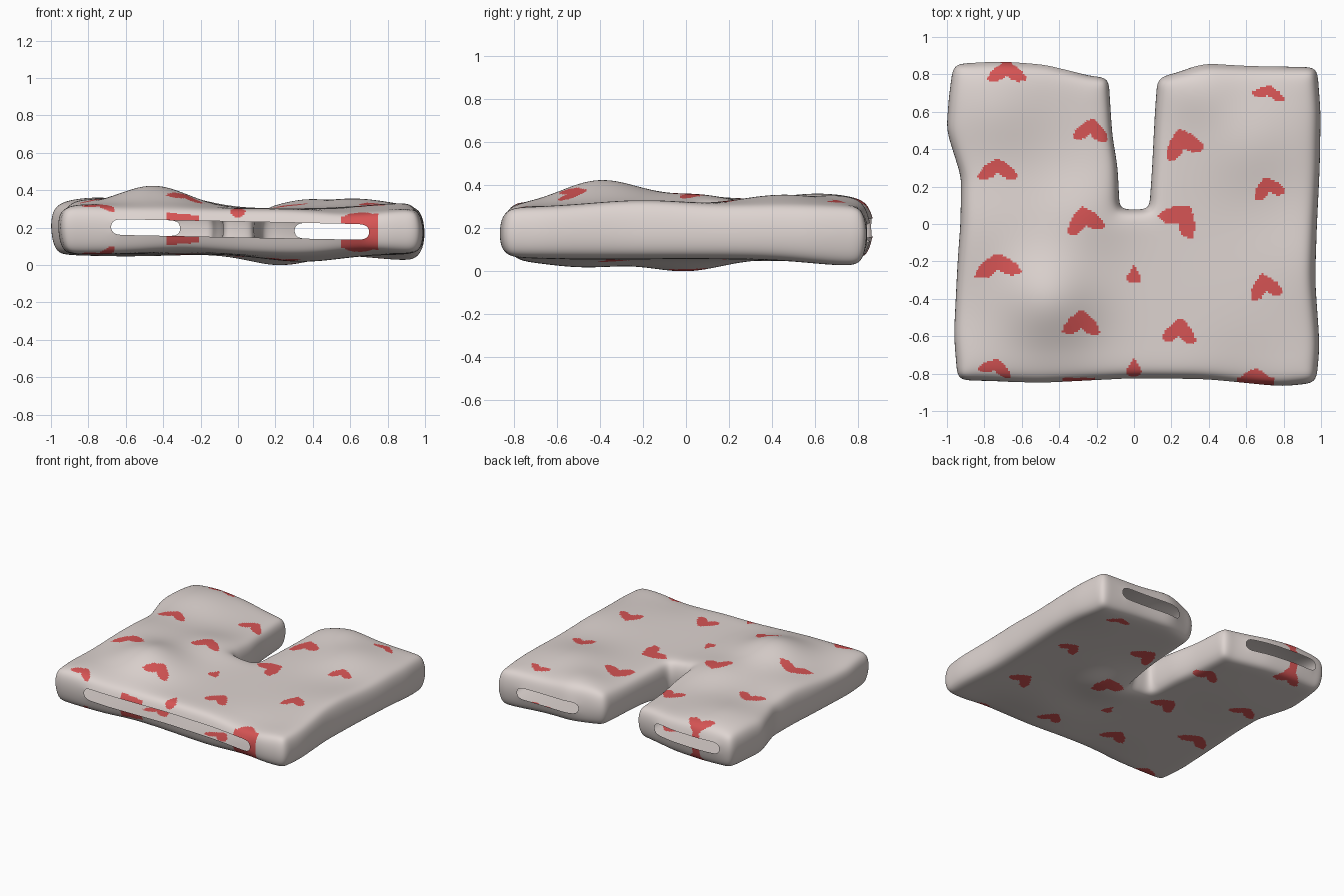
import bpy, bmesh, math

if "Cube" in bpy.data.objects:
    bpy.data.objects.remove(bpy.data.objects["Cube"])

# --- colours -----------------------------------------------------------
def material(name, rgb):
    m = bpy.data.materials.new(name)
    m.diffuse_color = (*rgb, 1)
    m.use_nodes = True
    m.node_tree.nodes["Principled BSDF"].inputs["Base Color"].default_value = m.diffuse_color
    return m

cloth = material("warm grey cloth", (0.73, 0.66, 0.635))
red = material("heart red", (0.68, 0.09, 0.09))

# --- outline curves (position, value) ----------------------------------
LEFT = [(-.83, -.94), (-.6, -.96), (-.2, -.94), (.0, -.925), (.25, -.92), (.5, -1.0), (.7, -.985), (.87, -.96)]
RIGHT = [(-.86, .97), (-.65, .99), (-.3, .965), (0, .975), (.3, .99), (.6, .995), (.85, .975)]
NOTCH_L = [(.08, -.08), (.3, -.09), (.48, -.12), (.8, -.14)]
NOTCH_R = [(.08, .085), (.3, .10), (.6, .115), (.8, .13)]
FRONT = [(-1, -.83), (-.5, -.845), (0, -.82), (.4, -.825), (.8, -.865), (1, -.845)]
BACK = [(-1, .85), (-.7, .865), (-.45, .85), (-.14, .78), (.12, .78), (.35, .855), (.6, .84), (1, .835)]
CROTCH_Y = 0.075

def curve(pts, t):
    if t <= pts[0][0]:
        return pts[0][1]
    for (a, va), (b, vb) in zip(pts, pts[1:]):
        if t <= b:
            return va + (vb - va) * (t - a) / (b - a)
    return pts[-1][1]

# --- soft bumps of the lying cloth: x, y, height, radius -----------------
TOP_BUMPS = [(-.45, -.4, .125, .25), (-.75, .0, .05, .3), (-.75, .62, .06, .28), (-.28, .05, .05, .22),
             (.36, .72, .045, .17), (.62, .45, .055, .27), (.92, -.2, .03, .3),
             (.6, -.85, -.025, .22), (-.85, -.75, .02, .2)]
LOW_BUMPS = [(.22, 0, -.06, .22), (.35, -.47, -.04, .27), (.95, .8, -.035, .3),
             (.65, -.87, .02, .2), (-.3, -.87, .02, .25), (-.6, .4, -.01, .3)]

def relief(base, bumps, x, y):
    return base + sum(h * math.exp(-((x - a) ** 2 + (y - b) ** 2) / r ** 2) for a, b, h, r in bumps)

# --- shorts: U-shaped grid, two sheets joined by rounded walls ----------
LEG, GAP, BODY, CUFF = 10, 2, 11, 9
COLS, ROWS = 2 * LEG + GAP, BODY + CUFF
shorts_bm = bmesh.new()
cache = {}

def filled(i, j):
    return 0 <= i < COLS and 0 <= j < ROWS and not (j >= BODY and LEG <= i < LEG + GAP)

def plan(i, j):
    x0 = -.96 + 1.94 * i / COLS
    f, b = curve(FRONT, x0), curve(BACK, x0)
    y = f + (CROTCH_Y - f) * j / BODY if j <= BODY else CROTCH_Y + (b - CROTCH_Y) * (j - BODY) / CUFF
    nl, nr = curve(NOTCH_L, y), curve(NOTCH_R, y)
    if i <= LEG:
        l = curve(LEFT, y)
        x = l + (nl - l) * i / LEG
    elif i < LEG + GAP:
        x = nl + (nr - nl) * (i - LEG) / GAP
    else:
        x = nr + (curve(RIGHT, y) - nr) * (i - LEG - GAP) / LEG
    return x, y

def inward(i, j):
    """Sign of the inward direction at a rim point, zero inside the cloth."""
    near = [(s, t) for s in (-1, 1) for t in (-1, 1) if filled(i + (s - 1) // 2, j + (t - 1) // 2)]
    if len(near) == 4:
        return 0, 0
    sx, sy = sum(s for s, t in near), sum(t for s, t in near)
    return (sx > 0) - (sx < 0), (sy > 0) - (sy < 0)

def vert(i, j, level):
    key = (i, j, level)
    if key not in cache:
        x, y = plan(i, j)
        dx, dy = inward(i, j)
        mid = .2 - .02 * x
        z = [relief(.066, LOW_BUMPS, x, y), mid - .042, mid + .042, relief(.313, TOP_BUMPS, x, y)][level]
        if dx or dy:
            step = .02 if level in (0, 3) else -.004
            x, y = x + dx * step, y + dy * step
            z += {0: .012, 3: -.012}.get(level, 0)
        cache[key] = shorts_bm.verts.new((x, y, z))
    return cache[key]

def is_opening(a, b):
    x = (plan(*a)[0] + plan(*b)[0]) / 2
    if a[1] == b[1] == 0:                      # waist
        return -.68 < x < .69
    if a[1] == b[1] == ROWS:                   # leg ends
        return -.88 < x < -.32 or .29 < x < .84
    return False

for i in range(COLS):
    for j in range(ROWS):
        if not filled(i, j):
            continue
        c = [(i, j), (i + 1, j), (i + 1, j + 1), (i, j + 1)]
        shorts_bm.faces.new([vert(*p, 3) for p in c])
        shorts_bm.faces.new([vert(*p, 0) for p in reversed(c)])
        sides = [(i, j - 1), (i + 1, j), (i, j + 1), (i - 1, j)]
        for k, n in enumerate(sides):
            if filled(*n):
                continue
            a, b = c[k], c[(k + 1) % 4]
            for lv in range(3):
                if lv == 1 and is_opening(a, b):
                    continue
                shorts_bm.faces.new([vert(*a, lv), vert(*b, lv), vert(*b, lv + 1), vert(*a, lv + 1)])

mesh = bpy.data.meshes.new("shorts")
shorts_bm.to_mesh(mesh)
shorts_bm.free()
shorts = bpy.data.objects.new("shorts", mesh)
bpy.context.collection.objects.link(shorts)
bpy.context.view_layer.objects.active = shorts
shorts.select_set(True)
sub = shorts.modifiers.new("soften", 'SUBSURF')
sub.levels = sub.render_levels = 3
bpy.ops.object.modifier_apply(modifier=sub.name)
mesh = shorts.data
mesh.materials.append(cloth)
mesh.materials.append(red)

# --- printed hearts: x, y, half width, half height, turn -----------------
HEARTS = [(-.68, .815, .105, .053, 0), (-.23, .505, .095, .06, -.1), (-.73, .295, .108, .055, 0),
          (-.265, .025, .10, .07, .2), (-.73, -.22, .125, .062, .1), (-.28, -.525, .10, .066, -.05),
          (-.74, -.765, .09, .042, -.25), (.72, .705, .09, .036, -.2), (.26, .435, .105, .075, .3),
          (.715, .195, .085, .055, .25), (.255, .035, .11, .075, -.6), (.70, -.33, .087, .065, .2),
          (.245, -.57, .09, .066, -.1), (.65, -.82, .095, .05, -.1)]
DROPS = [(0, -.265, .037, .05, 0), (0, -.765, .04, .05, 0)]

def local(x, y, cx, cy, w, h, t):
    dx, dy = x - cx, y - cy
    return (abs(dx * math.cos(t) + dy * math.sin(t)) / w,
            (dy * math.cos(t) - dx * math.sin(t)) / h)

def in_heart(x, y, heart):
    u, v = local(x, y, *heart)
    if u > 1:
        return False
    upper = 1 - 1.25 * u ** 1.25 - .5 * u ** 8
    lower = -.42 - .58 * (1 - ((u - .65) / .65) ** 2)
    return lower < v < upper

def in_drop(x, y, drop):
    u, v = local(x, y, *drop)
    return -1 < v < 1 and u < min(1, .75 * (1 - v)) and u * u + min(v, 0) ** 4 < 1.1

for p in mesh.polygons:
    x, y, z = p.center
    wall = abs(p.normal.z) < .35
    wrap = y < -.822 and (-.38 < x < -.21 or .55 < x < .745)   # hearts wrapping over the waist edge
    stripe = wall and y > .8 and abs(x + .68) < .03            # heart tip over the leg end
    printed = not wall and (any(in_heart(x, y, h) for h in HEARTS) or
                            any(in_drop(x, y, d) for d in DROPS if z > .2 or d[1] > -.5))
    if wrap or stripe or printed:
        p.material_index = 1

# --- rest on the ground, smooth shading ----------------------------------
low = min(v.co.z for v in mesh.vertices)
for v in mesh.vertices:
    v.co.z -= low
bpy.ops.object.shade_smooth()
